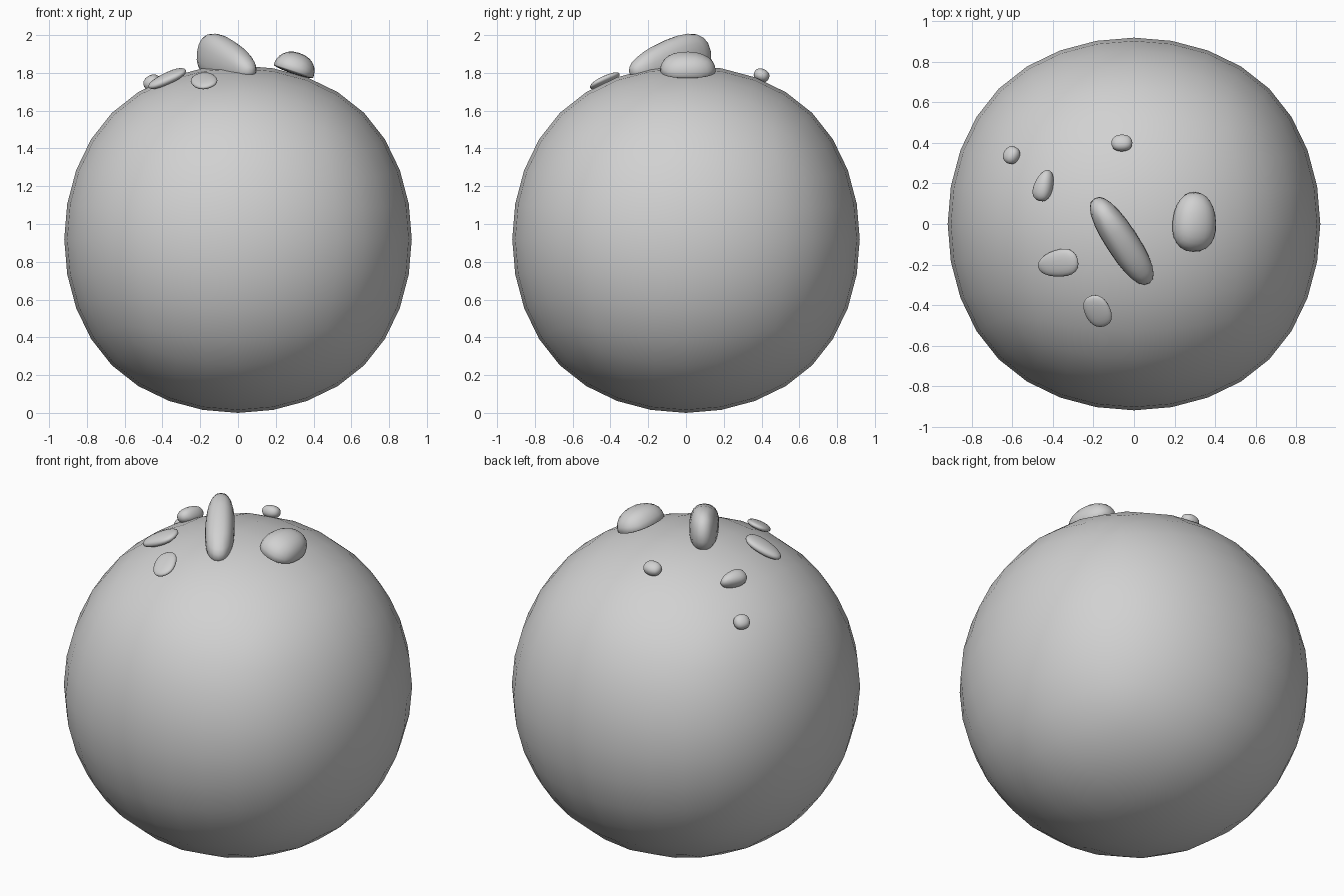
import bpy
import bmesh
import math
from mathutils import Matrix, Vector

cube = bpy.data.objects.get("Cube")
if cube:
    bpy.data.objects.remove(cube)

grey = bpy.data.materials.new("light grey")
grey.use_nodes = True
colour = (0.64, 0.64, 0.64, 1)
grey.diffuse_color = colour
grey.node_tree.nodes["Principled BSDF"].inputs["Base Color"].default_value = colour

RADIUS = 0.92
CENTRE = Vector((0, 0, RADIUS))


def finish(bm, name):
    mesh = bpy.data.meshes.new(name)
    bm.to_mesh(mesh)
    bm.free()
    mesh.materials.append(grey)
    mesh.shade_smooth()
    obj = bpy.data.objects.new(name, mesh)
    bpy.context.collection.objects.link(obj)
    return obj


def rock(name, centre, half, heading, pitch=None, taper=0.0, hump=0.0, base=1.0, power=0.9):
    """Pebble: long axis at a heading, lying on the ball unless given a pitch.
    Taper narrows and hump lowers the far end, base flattens the underside."""
    bm = bmesh.new()
    bmesh.ops.create_cube(bm, size=2)
    bmesh.ops.subdivide_edges(bm, edges=bm.edges[:], cuts=5, use_grid_fill=True)
    for v in bm.verts:
        ball_point = Vector([math.tan(c * math.pi / 4) for c in v.co]).normalized()
        x, y, z = [math.copysign(abs(c) ** power, c) for c in ball_point]
        y *= 1 - taper * x
        z *= (1 - hump * x) * (base if z < 0 else 1)
        v.co = (x * half[0], y * half[1], z * half[2])
    turn = Matrix.Rotation(math.radians(heading), 4, "Z")
    if pitch is None:
        normal = (Vector(centre) - CENTRE).normalized()
        lean = Vector((0, 0, 1)).rotation_difference(normal).to_matrix().to_4x4()
        turn = lean @ turn
    else:
        turn = turn @ Matrix.Rotation(math.radians(pitch), 4, "Y")
    bm.transform(Matrix.Translation(centre) @ turn)
    finish(bm, name)


# Ball: a smoothed cube, slightly fuller toward its edges and corners
bm = bmesh.new()
bmesh.ops.create_cube(bm, size=2 * RADIUS / 0.8395)
bm.transform(Matrix.Translation(CENTRE))
ball = finish(bm, "ball")
smooth = ball.modifiers.new("smooth", "SUBSURF")
smooth.levels = smooth.render_levels = 3

# Large rocks on the crown
rock("fin_rock", (-0.06, -0.085, 1.86), (0.255, 0.08, 0.115), -57, pitch=13, hump=0.3, power=0.85)
rock("round_rock", (0.295, 0.01, 1.81), (0.148, 0.11, 0.10), 88, taper=0.1, base=0.15)

# Flat pebbles lying on the ball
rock("front_left_pebble", (-0.375, -0.195, 1.77), (0.11, 0.067, 0.028), 12, taper=-0.2)
rock("front_pebble", (-0.18, -0.43, 1.758), (0.088, 0.066, 0.022), -70)
rock("side_pebble", (-0.445, 0.19, 1.745), (0.08, 0.045, 0.045), 72, taper=0.25)
rock("small_side_pebble", (-0.605, 0.34, 1.59), (0.045, 0.042, 0.035), 60)
rock("back_pebble", (-0.06, 0.40, 1.787), (0.052, 0.042, 0.035), 0)
